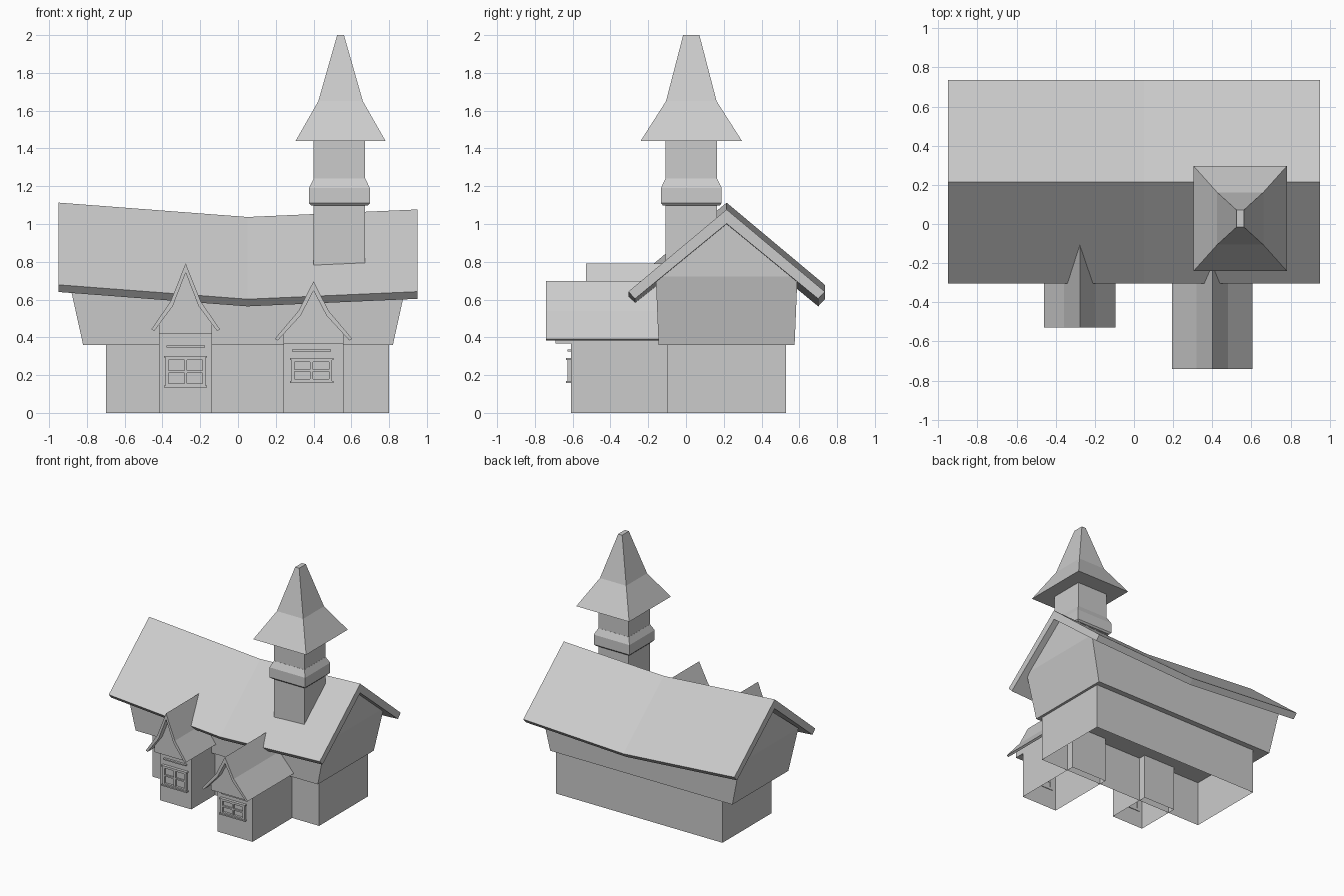
import bpy
import bmesh

if "Cube" in bpy.data.objects:
    bpy.data.objects.remove(bpy.data.objects["Cube"])

# One plain grey for the whole building
grey = bpy.data.materials.new("stone_grey")
grey.diffuse_color = (0.6, 0.6, 0.6, 1)
grey.use_nodes = True
grey.node_tree.nodes["Principled BSDF"].inputs["Base Color"].default_value = grey.diffuse_color


def finish(name, bm):
    bmesh.ops.recalc_face_normals(bm, faces=bm.faces)
    mesh = bpy.data.meshes.new(name)
    bm.to_mesh(mesh)
    bm.free()
    mesh.materials.append(grey)
    obj = bpy.data.objects.new(name, mesh)
    bpy.context.collection.objects.link(obj)
    return obj


def loft(name, loops, cap_start=True, cap_end=True):
    """Skin a series of closed loops with equal point counts."""
    bm = bmesh.new()
    rings = [[bm.verts.new(p) for p in loop] for loop in loops]
    n = len(rings[0])
    for a, b in zip(rings, rings[1:]):
        for i in range(n):
            j = (i + 1) % n
            bm.faces.new((a[i], a[j], b[j], b[i]))
    if cap_start:
        bm.faces.new(rings[0][::-1])
    if cap_end:
        bm.faces.new(rings[-1])
    return finish(name, bm)


def rect(x0, x1, y0, y1, z):
    return [(x0, y0, z), (x1, y0, z), (x1, y1, z), (x0, y1, z)]


def box(name, x0, x1, y0, y1, z0, z1, open_bottom=False):
    return loft(name, [rect(x0, x1, y0, y1, z) for z in (z0, z1)],
                cap_start=not open_bottom)


def extrude_y(name, profile, y0, y1):
    return loft(name, [[(x, y, z) for x, z in profile] for y in (y0, y1)])


# Ground floor, open underneath
box("lower_walls", -0.70, 0.80, -0.10, 0.53, 0, 0.361, open_bottom=True)

# Flared upper storey with a gabled top
loft("upper_walls", [rect(-0.82, 0.82, -0.145, 0.575, 0.36),
                     rect(-0.90, 0.90, -0.16, 0.59, 0.723)], cap_end=False)
loft("gable_walls", [[(x, -0.16, 0.723), (x, 0.59, 0.723), (x, 0.215, 1.015)]
                     for x in (-0.90, 0.90)])

# Sagging main roof slab
RIDGE_Y = 0.215
roof_section = [(-0.52, -0.435), (0, 0), (0.52, -0.435),
                (0.485, -0.473), (0, -0.075), (-0.485, -0.473)]
loft("main_roof", [[(x, RIDGE_Y + y, ridge + z) for y, z in roof_section]
                   for x, ridge in ((-0.95, 1.113), (0.05, 1.037), (0.95, 1.077))])

# Tower shaft, moulded band and spire, all square rings around one axis
TX, TY = 0.537, 0.028


def tower_part(name, rings):
    return loft(name, [rect(TX - hx, TX + hx, TY - hy, TY + hy, z) for hx, hy, z in rings])


tower_part("tower_shaft", [(0.136, 0.136, 0.70), (0.136, 0.136, 1.445)])
tower_part("tower_band", [(0.150, 0.150, 1.098), (0.161, 0.161, 1.11),
                          (0.161, 0.161, 1.19), (0.137, 0.137, 1.24)])
TX = 0.543
tower_part("spire", [(0.238, 0.268, 1.44), (0.118, 0.134, 1.65), (0.018, 0.043, 2.0)])


def dormer(side, cx, half, wall_front, wall_top, roof_front, roof_back,
           eave, knee, apex, win, bar_z):
    """Projecting bay with a bell-curved gable roof and a four-pane window."""
    box(side + "_bay_walls", cx - half, cx + half, wall_front, -0.04,
        0, wall_top, open_bottom=True)

    # Curved roof shell
    (ex, ez), (kx, kz) = eave, knee
    ix, iz = ex - 0.016, ez - 0.008
    jx, jz = kx - 0.012, kz - 0.024
    top = apex - 0.05
    profile = [(-ex, ez), (-kx, kz), (0, apex), (kx, kz), (ex, ez),
               (ix, iz), (jx, jz), (0, top), (-jx, jz), (-ix, iz)]
    extrude_y(side + "_bay_roof", [(cx + x, z) for x, z in profile],
              roof_front, roof_back)

    # Gable filling under the shell
    t = (half - jx) / (ix - jx)
    hz = jz + t * (iz - jz) + 0.004
    fill = [(-half, wall_top - 0.004), (half, wall_top - 0.004), (half, hz),
            (jx, jz + 0.004), (0, top + 0.004), (-jx, jz + 0.004), (-half, hz)]
    extrude_y(side + "_bay_gable", [(cx + x, z) for x, z in fill],
              roof_front + 0.05, roof_back)

    # Window frame, glazing bars, sill, head and lintel strip
    x0, x1, z0, z1 = win
    f, y = 0.016, wall_front
    mx, mz = (x0 + x1) / 2, (z0 + z1) / 2
    parts = {
        "frame_left": (x0, x0 + f, z0, z1, 0.018),
        "frame_right": (x1 - f, x1, z0, z1, 0.018),
        "frame_bottom": (x0 + f, x1 - f, z0, z0 + f, 0.018),
        "frame_top": (x0 + f, x1 - f, z1 - f, z1, 0.018),
        "mullion": (mx - 0.007, mx + 0.007, z0 + f, z1 - f, 0.015),
        "crossbar": (x0 + f, x1 - f, mz - 0.006, mz + 0.006, 0.013),
        "sill": (x0 - 0.008, x1 + 0.008, z0 - 0.005, z0 + 0.005, 0.024),
        "head": (x0 - 0.008, x1 + 0.008, z1 - 0.005, z1 + 0.005, 0.024),
        "lintel": (x0 + 0.004, x1 - 0.004, bar_z - 0.005, bar_z + 0.005, 0.018),
    }
    for part, (a, b, c, d, depth) in parts.items():
        box(side + "_window_" + part, a, b, y - depth, y + 0.005, c, d)


dormer("left", -0.277, 0.14, -0.405, 0.425, -0.53, -0.05,
       (0.182, 0.442), (0.08, 0.59), 0.792,
       (-0.383, -0.172, 0.14, 0.297), 0.352)
dormer("right", 0.40, 0.158, -0.61, 0.372, -0.74, -0.14,
       (0.205, 0.392), (0.08, 0.54), 0.697,
       (0.282, 0.497, 0.163, 0.286), 0.33)
